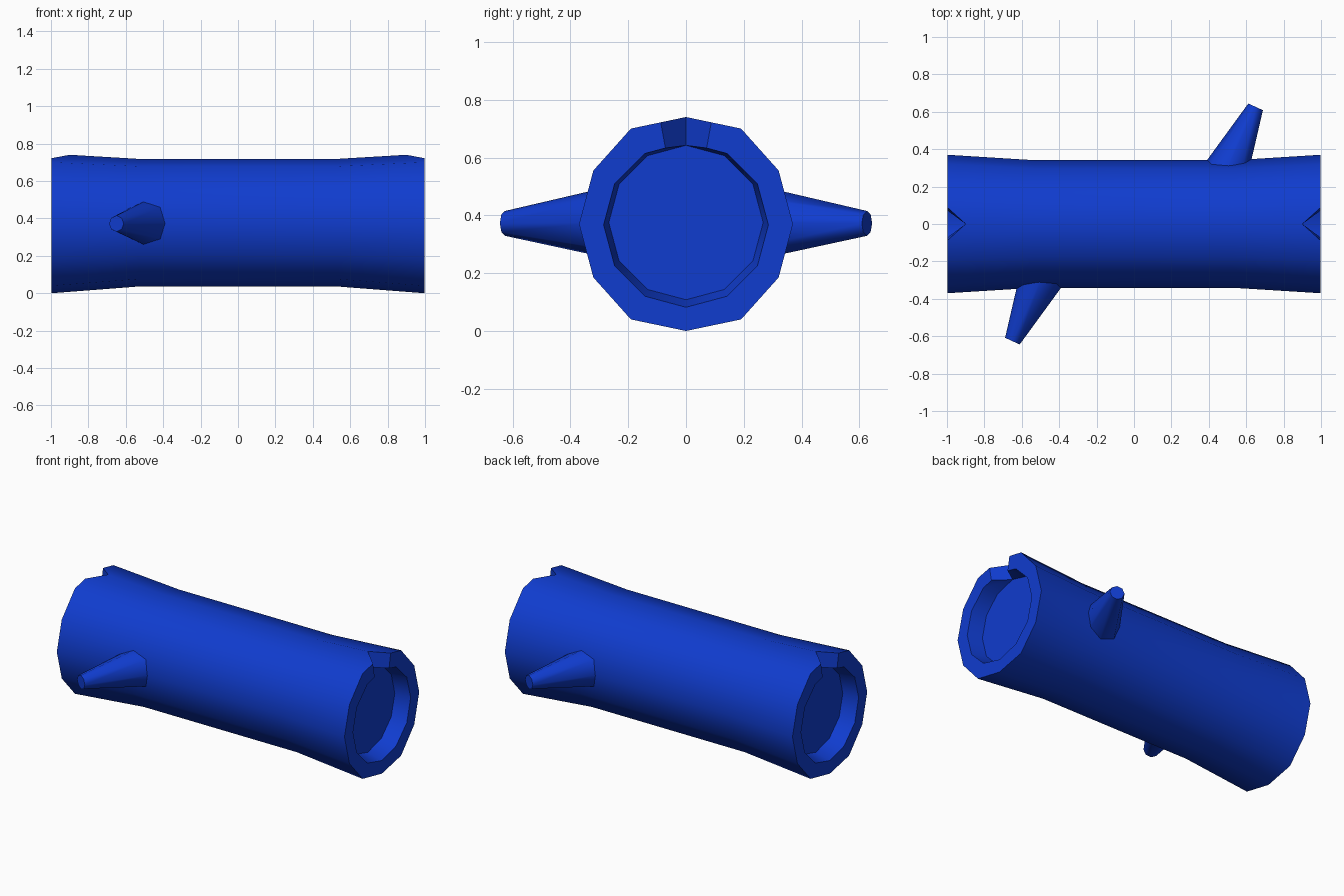
import bpy, bmesh, math
from mathutils import Vector

cube = bpy.data.objects.get("Cube")
if cube:
    bpy.data.objects.remove(cube, do_unlink=True)

blue = bpy.data.materials.new("deep_blue")
blue.use_nodes = True
color = (0.005, 0.045, 0.62, 1)
blue.diffuse_color = color
blue.node_tree.nodes["Principled BSDF"].inputs["Base Color"].default_value = color

SIDES = 12


def finish(bm, name, angle):
    bmesh.ops.recalc_face_normals(bm, faces=bm.faces)
    mesh = bpy.data.meshes.new(name)
    bm.to_mesh(mesh)
    bm.free()
    mesh.materials.append(blue)
    obj = bpy.data.objects.new(name, mesh)
    bpy.context.collection.objects.link(obj)
    bpy.ops.object.select_all(action='DESELECT')
    obj.select_set(True)
    bpy.context.view_layer.objects.active = obj
    bpy.ops.object.shade_smooth_by_angle(angle=math.radians(angle))


def ring(x, radius, z, notch=0.0, apex_x=None, bulge=1.0):
    """Twelve-sided loop; the top point gets a neighbour on each side for the notch."""
    pts = []
    for i in range(SIDES):
        a = math.tau * i / SIDES
        r = radius * (bulge if i in (1, 5, 7, 11) else 1)
        pts.append(Vector((x, r * math.sin(a), z + r * math.cos(a))))
    right = pts[0].lerp(pts[1], notch)
    left = pts[0].lerp(pts[-1], notch)
    if apex_x is not None:
        pts[0].x = apex_x
    return [pts[0], right] + pts[1:] + [left]


def end_rings(side):
    """Sunken floor, inner rim and outer rim of one end."""
    floor = ring(side * 0.9, 0.267, 0.375)
    inner = ring(side * 0.997, 0.285, 0.367, 0.5, side * 0.9)
    inner[0] = floor[0].copy()
    outer = ring(side * 0.997, 0.37, 0.37, 0.46, side * 0.9, 1.03)
    return [floor, inner, outer]


# Hollow-ended log with a V notch in the top of each rim
loops = end_rings(-1)
loops += [ring(x, 0.341, 0.377, bulge=1.02) for x in (-0.53, 0, 0.53)]
loops += reversed(end_rings(1))

bm = bmesh.new()
shared = {}


def vert(p):
    key = tuple(round(c, 4) for c in p)
    if key not in shared:
        shared[key] = bm.verts.new(p)
    return shared[key]


def face(points):
    verts = list(dict.fromkeys(vert(p) for p in points))
    if len(verts) > 2:
        bm.faces.new(verts)


for a, b in zip(loops, loops[1:]):
    for i in range(len(a)):
        j = (i + 1) % len(a)
        face((a[i], a[j], b[j], b[i]))
face(loops[0])
face(loops[-1])
finish(bm, "log_body", 40)

# Tapered branch stubs, one the half-turn copy of the other
for name, s in (("front_branch", 1), ("back_branch", -1)):
    start = Vector((-0.485 * s, -0.265 * s, 0.375))
    tip = Vector((-0.65 * s, -0.626 * s, 0.372))
    axis = tip - start
    bm = bmesh.new()
    turn = axis.to_track_quat('Z', 'Y').to_matrix().to_4x4()
    turn.translation = (start + tip) / 2
    bmesh.ops.create_cone(bm, cap_ends=True, segments=8, radius1=0.124,
                          radius2=0.043, depth=axis.length, matrix=turn)
    finish(bm, name, 50)
